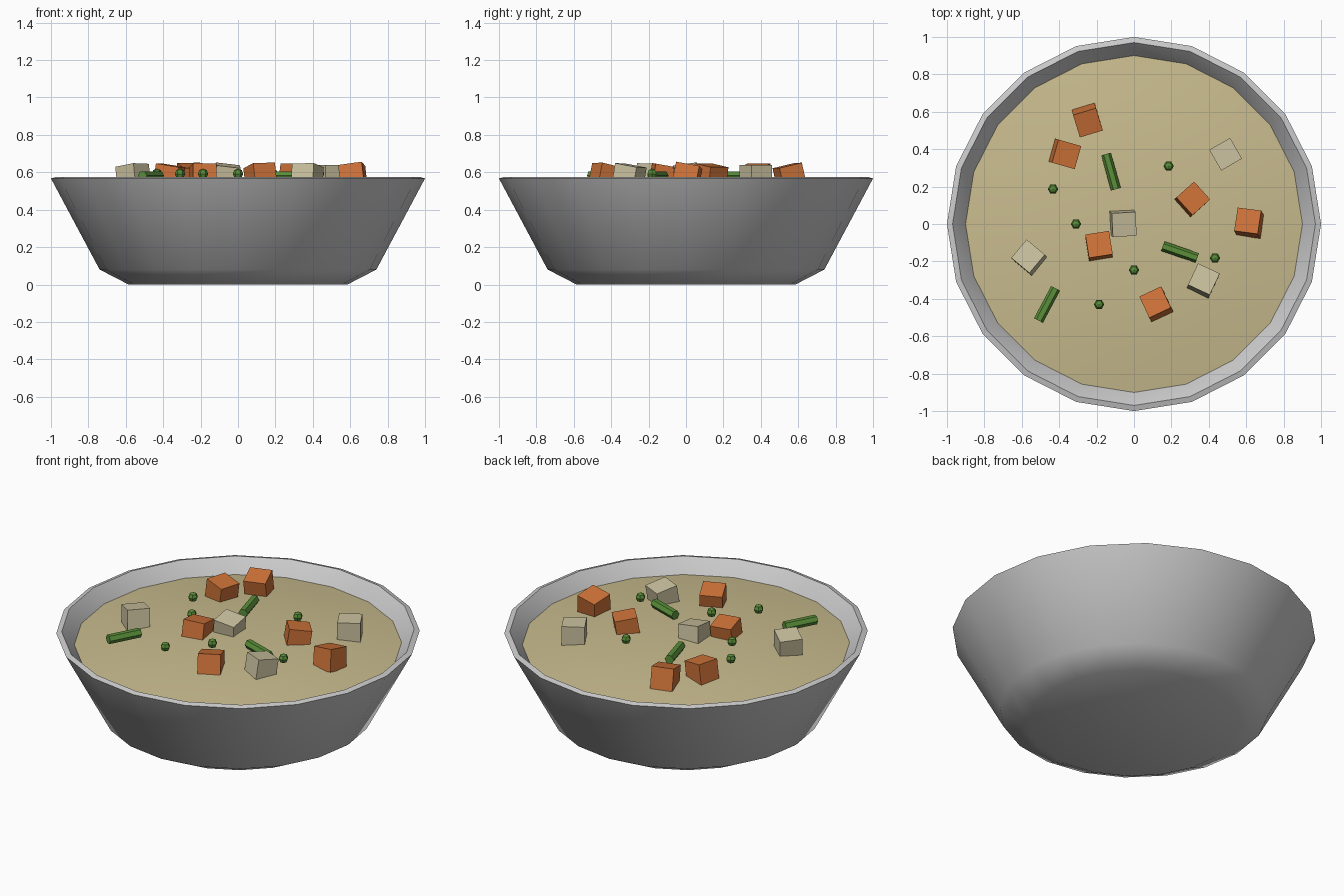
import bpy, bmesh
from math import cos, sin, radians, pi
from mathutils import Matrix, Vector

if "Cube" in bpy.data.objects:
    bpy.data.objects.remove(bpy.data.objects["Cube"])

SIDES = 20


def material(name, rgb):
    m = bpy.data.materials.new(name)
    m.diffuse_color = (*rgb, 1)
    m.use_nodes = True
    m.node_tree.nodes["Principled BSDF"].inputs["Base Color"].default_value = m.diffuse_color
    return m


CARROT = material("carrot_orange", (0.62, 0.17, 0.04))
POTATO = material("potato_cream", (0.60, 0.54, 0.35))
GREEN = material("vegetable_green", (0.10, 0.27, 0.04))
BROTH = material("broth_yellow", (0.58, 0.50, 0.27))


def finish(name, bm, mat=None, smooth=None):
    bmesh.ops.recalc_face_normals(bm, faces=bm.faces[:])
    me = bpy.data.meshes.new(name)
    bm.to_mesh(me)
    bm.free()
    ob = bpy.data.objects.new(name, me)
    bpy.context.collection.objects.link(ob)
    if mat:
        me.materials.append(mat)
    if smooth:
        bpy.ops.object.select_all(action='DESELECT')
        ob.select_set(True)
        bpy.context.view_layer.objects.active = ob
        bpy.ops.object.shade_smooth_by_angle(angle=radians(smooth))
    return ob


def lathe(name, profile, mat=None, smooth=40):
    """Revolve (radius, z) points; radius 0 makes a single pole vertex."""
    bm = bmesh.new()
    rings = []
    for r, z in profile:
        n = SIDES if r > 0 else 1
        rings.append([bm.verts.new((r * cos(2 * pi * i / SIDES), r * sin(2 * pi * i / SIDES), z))
                      for i in range(n)])
    for a, b in zip(rings, rings[1:]):
        for i in range(SIDES):
            j = (i + 1) % SIDES
            quad = [a[i % len(a)], a[j % len(a)], b[j % len(b)], b[i % len(b)]]
            bm.faces.new(list(dict.fromkeys(quad)))
    return finish(name, bm, mat, smooth)


# Bowl: outer wall, rim and inner wall in one profile
lathe("bowl", [(0, 0), (0.585, 0), (0.74, 0.08), (1.0, 0.567), (0.97, 0.576),
               (0.90, 0.495), (0.70, 0.12), (0.55, 0.06), (0, 0.06)])

# Soup surface, slightly domed
lathe("soup", [(0.905, 0.495), (0.68, 0.525), (0.40, 0.55), (0, 0.56)], BROTH)


# Vegetable cubes: x, y, turn, direction of the exposed side, tilt
def cube(name, mat, x, y, turn, side, tilt):
    bm = bmesh.new()
    d = radians(side)
    axis = Vector((0, 0, 1)).cross(Vector((-cos(d), -sin(d), 0)))
    m = (Matrix.Translation((x, y, 0.574)) @ Matrix.Rotation(radians(tilt), 4, axis)
         @ Matrix.Rotation(radians(turn), 4, 'Z'))
    bmesh.ops.create_cube(bm, size=0.128, matrix=m)
    finish(name, bm, mat)


for i, c in enumerate([(-0.25, 0.555, 17, 105, 13), (-0.37, 0.375, -16, 165, 9),
                       (0.31, 0.13, 42, 225, 9), (0.615, 0.005, -8, 300, 13),
                       (-0.187, -0.12, 9, 270, 10), (0.12, -0.43, 25, 300, 13)]):
    cube(f"carrot_cube_{i + 1}", CARROT, *c)
for i, c in enumerate([(0.49, 0.373, 30, 0, 0), (-0.06, 0.005, 3, 135, 10),
                       (-0.56, -0.18, -40, 310, 9), (0.37, -0.305, -25, 250, 10)]):
    cube(f"potato_cube_{i + 1}", POTATO, *c)

# Green beans: hexagonal rods lying on the soup
for i, (x, y, turn) in enumerate([(-0.123, 0.28, -74.5), (0.246, -0.15, -19), (-0.465, -0.43, 62)]):
    bm = bmesh.new()
    m = (Matrix.Translation((x, y, 0.582)) @ Matrix.Rotation(radians(turn), 4, 'Z')
         @ Matrix.Rotation(pi / 2, 4, 'Y'))
    bmesh.ops.create_cone(bm, cap_ends=True, segments=6, radius1=0.027, radius2=0.027,
                          depth=0.195, matrix=m)
    finish(f"green_bean_{i + 1}", bm, GREEN)

# Peas
for i, (x, y) in enumerate([(0.185, 0.31), (-0.433, 0.187), (-0.31, 0.0),
                            (0.0, -0.246), (0.433, -0.182), (-0.187, -0.43)]):
    bm = bmesh.new()
    m = Matrix.Translation((x, y, 0.592)) @ Matrix.Rotation(pi / 6, 4, 'Z')
    bmesh.ops.create_uvsphere(bm, u_segments=6, v_segments=4, radius=0.028, matrix=m)
    finish(f"pea_{i + 1}", bm, GREEN)
